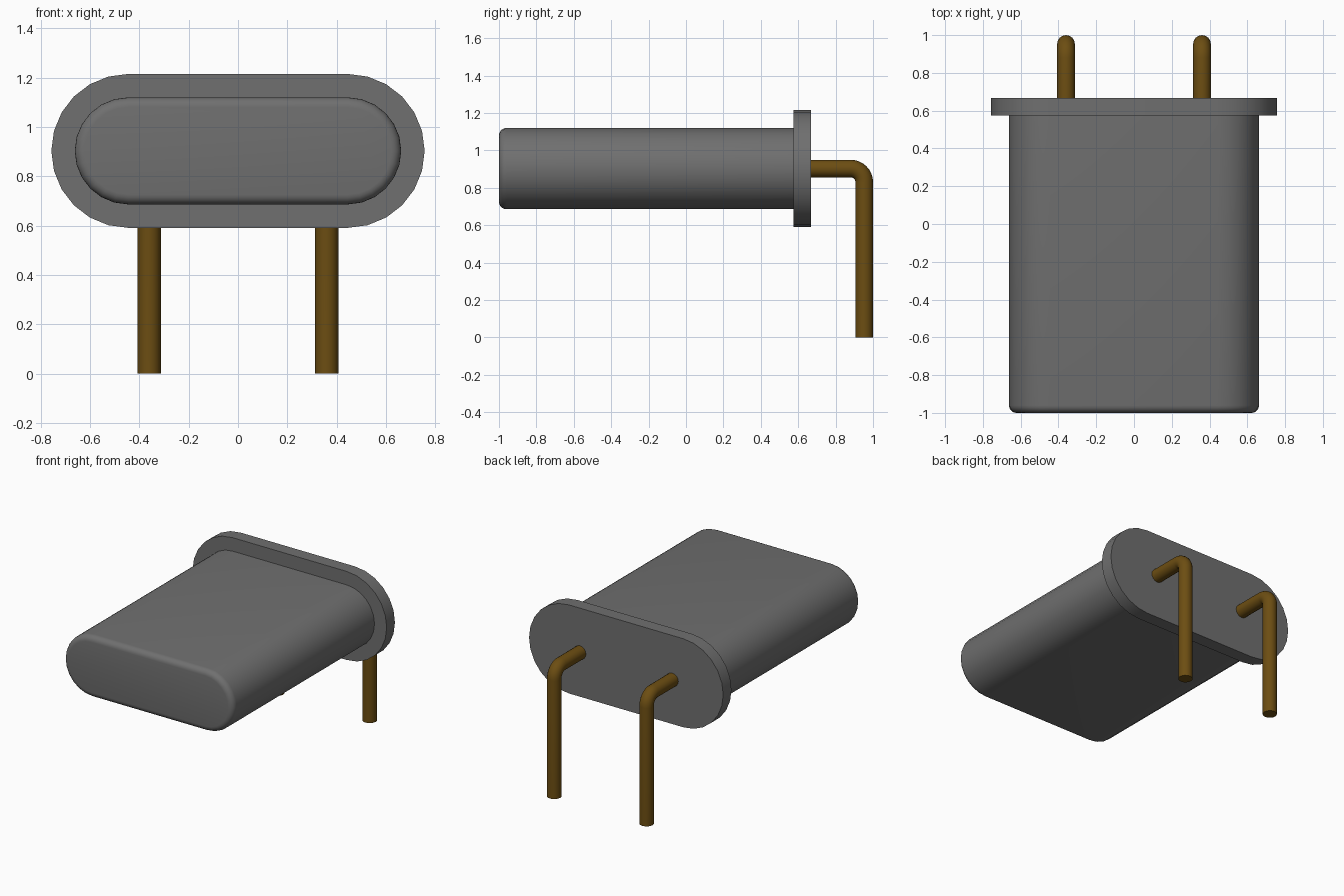
import bpy, bmesh, math

cube = bpy.data.objects.get("Cube")
if cube:
    bpy.data.objects.remove(cube, do_unlink=True)

AXIS_Z = 0.903      # height of the can's centre line
HALF_FLAT = 0.445   # half length of the straight sides
ARC_STEPS = 12      # segments in each rounded end


def make_material(name, colour, metallic=0.0):
    mat = bpy.data.materials.new(name)
    mat.use_nodes = True
    mat.diffuse_color = (*colour, 1)
    bsdf = mat.node_tree.nodes["Principled BSDF"]
    bsdf.inputs["Base Color"].default_value = (*colour, 1)
    bsdf.inputs["Roughness"].default_value = 0.5
    return mat


def smooth(obj, degrees=35):
    bpy.ops.object.select_all(action='DESELECT')
    obj.select_set(True)
    bpy.context.view_layer.objects.active = obj
    bpy.ops.object.shade_smooth_by_angle(angle=math.radians(degrees))


def stadium(radius, y):
    """Long rounded outline in the xz plane."""
    pts = []
    for side, start in ((1, -math.pi / 2), (-1, math.pi / 2)):
        for i in range(ARC_STEPS + 1):
            a = start + math.pi * i / ARC_STEPS
            pts.append((side * HALF_FLAT + radius * math.cos(a), y,
                        AXIS_Z + radius * math.sin(a)))
    return pts


def loft(name, sections, mat):
    """Solid through stadium sections given as (radius, y)."""
    bm = bmesh.new()
    rings = [[bm.verts.new(p) for p in stadium(r, y)] for r, y in sections]
    n = len(rings[0])
    for a, b in zip(rings, rings[1:]):
        for i in range(n):
            j = (i + 1) % n
            bm.faces.new((a[i], a[j], b[j], b[i]))
    bm.faces.new(rings[0])
    bm.faces.new(rings[-1])
    bmesh.ops.recalc_face_normals(bm, faces=bm.faces)
    mesh = bpy.data.meshes.new(name)
    bm.to_mesh(mesh)
    bm.free()
    mesh.materials.append(mat)
    obj = bpy.data.objects.new(name, mesh)
    bpy.context.collection.objects.link(obj)
    smooth(obj)
    return obj


def bent_pin(name, x, mat):
    """Round wire leaving the flange and turning straight down."""
    y_leg, bend = 0.953, 0.073
    path = [(x, 0.64, AXIS_Z)]
    for i in range(9):
        a = math.pi / 2 * (1 - i / 8)
        path.append((x, y_leg - bend + bend * math.cos(a),
                     AXIS_Z - bend + bend * math.sin(a)))
    path.append((x, y_leg, 0))
    curve = bpy.data.curves.new(name, 'CURVE')
    curve.dimensions = '3D'
    curve.bevel_depth = 0.047
    curve.bevel_resolution = 6
    curve.use_fill_caps = True
    spline = curve.splines.new('POLY')
    spline.points.add(len(path) - 1)
    for point, co in zip(spline.points, path):
        point.co = (*co, 1)
    obj = bpy.data.objects.new(name, curve)
    bpy.context.collection.objects.link(obj)
    curve.materials.append(mat)
    bpy.ops.object.select_all(action='DESELECT')
    obj.select_set(True)
    bpy.context.view_layer.objects.active = obj
    bpy.ops.object.convert(target='MESH')
    smooth(bpy.context.view_layer.objects.active)


grey = make_material("grey metal", (0.16, 0.16, 0.16))
bronze = make_material("bronze wire", (0.15, 0.075, 0.006))

# Can with a rounded front rim
RADIUS, RIM, FRONT = 0.217, 0.04, -1.0
rim = [(RADIUS - RIM * (1 - math.sin(a)), FRONT + RIM * (1 - math.cos(a)))
       for a in (math.pi / 2 * i / 5 for i in range(6))]
loft("can_body", rim + [(RADIUS, 0.58)], grey)

# Base flange
loft("base_flange", [(0.312, 0.575), (0.312, 0.667)], grey)

# Wire leads
for side, x in (("left", 0.36), ("right", -0.36)):
    bent_pin(side + "_lead", x, bronze)
